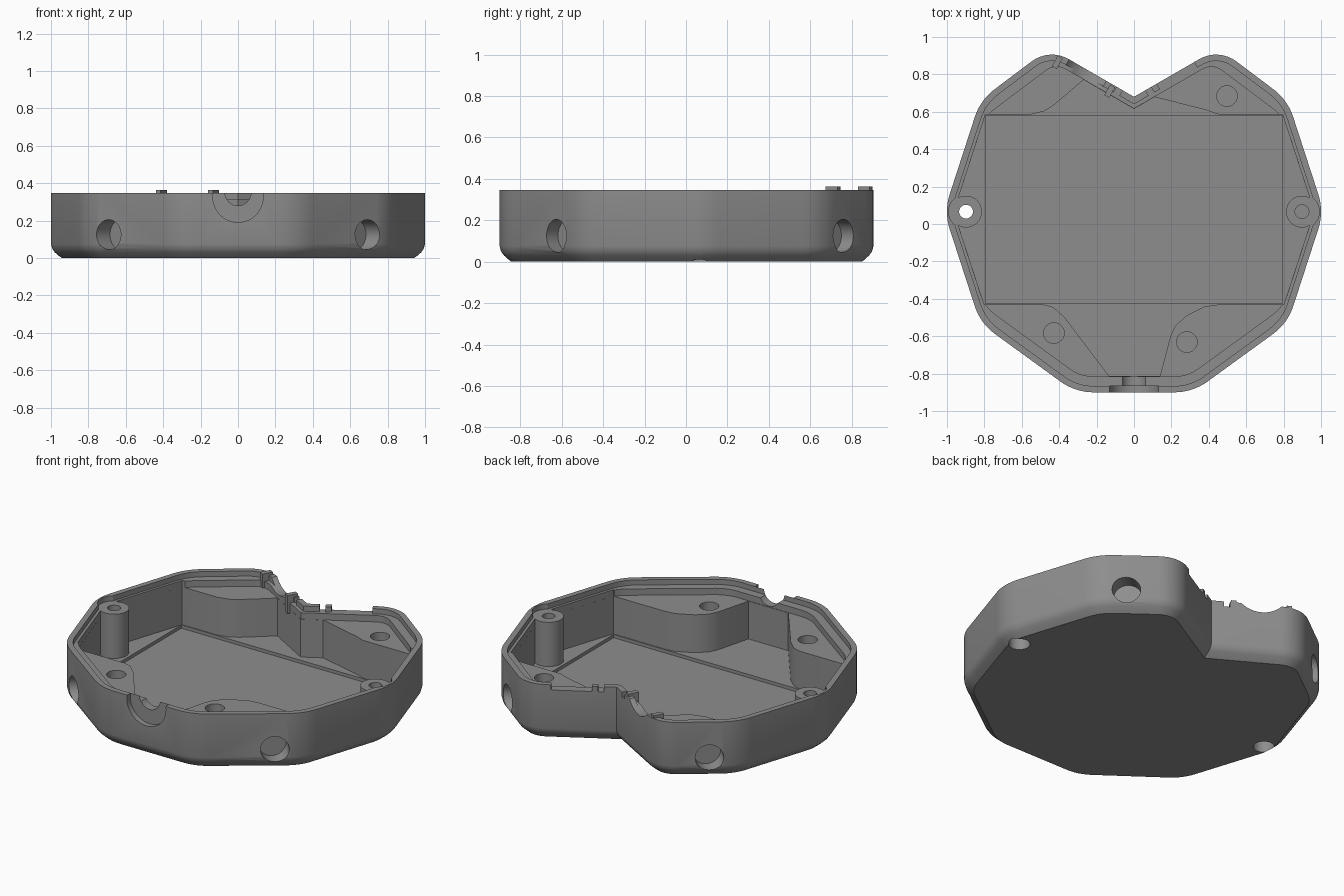
import bpy, bmesh, math
from mathutils import Matrix, Vector

cube = bpy.data.objects.get("Cube")
if cube:
    bpy.data.objects.remove(cube, do_unlink=True)

grey = bpy.data.materials.new("plain grey")
grey.use_nodes = True
COLOUR = (0.27, 0.27, 0.27, 1)
grey.diffuse_color = COLOUR
grey.node_tree.nodes["Principled BSDF"].inputs["Base Color"].default_value = COLOUR

CY, TOP, LEDGE, SHELF = 0.066, 0.347, 0.315, 0.275
SLOPE = math.radians(30)

# Outline: a decagon with a V notch in the back, listed counterclockwise
R = 1.0157
ring = [(R * math.cos(math.radians(a)), CY + R * math.sin(math.radians(a)))
        for a in range(144, 397, 36)]
OUTLINE = [(0, 0.68), (-0.452, 0.941)] + ring + [(0.452, 0.941)]
RADII = [0, 0.18] + [0.3] * 8 + [0.18]
NOTCH, CORNER, SIDE = 0.055, 0.085, 0.05
WALLS = [NOTCH, CORNER, SIDE, SIDE, CORNER, CORNER, CORNER, SIDE, SIDE, CORNER, NOTCH]


def outline(insets, steps=8):
    """Inset every edge of the outline, then round its convex corners."""
    if not isinstance(insets, list):
        insets = [insets] * len(OUTLINE)
    pts = [Vector(p) for p in OUTLINE]
    n, corners, result = len(pts), [], []
    for i in range(n):
        d0 = (pts[i] - pts[i - 1]).normalized()
        d1 = (pts[(i + 1) % n] - pts[i]).normalized()
        n0, n1 = Vector((-d0.y, d0.x)), Vector((-d1.y, d1.x))
        a, b = insets[i - 1], insets[i]
        # Intersection of the two shifted edge lines
        det = n0.x * n1.y - n0.y * n1.x
        shift = Vector(((a * n1.y - b * n0.y) / det, (b * n0.x - a * n1.x) / det))
        corners.append((pts[i] + shift, n0, n1))
    for i, (c, n0, n1) in enumerate(corners):
        r = RADII[i] - max(insets[i - 1], insets[i])
        if RADII[i] == 0:
            result.append(c)
            continue
        mid = (n0 + n1).normalized()
        centre = c + mid * (r / mid.dot(n0))
        a0 = math.atan2(-n0.y, -n0.x)
        turn = n0.angle(n1)
        result += [centre + r * Vector((math.cos(a0 + turn * k / steps),
                                        math.sin(a0 + turn * k / steps)))
                   for k in range(steps + 1)]
    return result


def finish(name, bm):
    bmesh.ops.recalc_face_normals(bm, faces=bm.faces[:])
    mesh = bpy.data.meshes.new(name)
    bm.to_mesh(mesh)
    bm.free()
    mesh.materials.append(grey)
    obj = bpy.data.objects.new(name, mesh)
    bpy.context.collection.objects.link(obj)
    return obj


def loft(name, layers):
    """Stack matching outlines: layers are (points, z) from bottom to top."""
    bm = bmesh.new()
    rows = [[bm.verts.new((p[0], p[1], z)) for p in pts] for pts, z in layers]
    for low, high in zip(rows, rows[1:]):
        for i in range(len(low)):
            bm.faces.new((low[i - 1], low[i], high[i], high[i - 1]))
    bm.faces.new(rows[0][::-1])
    bm.faces.new(rows[-1])
    return finish(name, bm)


def prism(name, pts, z0, z1=0.6):
    return loft(name, [(pts, z0), (pts, z1)])


def rod(name, start, end, r, sides=32):
    start, end = Vector(start), Vector(end)
    axis = end - start
    turn = Vector((0, 0, 1)).rotation_difference(axis).to_matrix().to_4x4()
    bm = bmesh.new()
    bmesh.ops.create_cone(bm, cap_ends=True, segments=sides, radius1=r, radius2=r,
                          depth=axis.length,
                          matrix=Matrix.Translation((start + end) / 2) @ turn)
    return finish(name, bm)


def box(name, x, y, along, across, z0, z1, angle):
    bm = bmesh.new()
    bmesh.ops.create_cube(bm, size=1, matrix=Matrix.Translation((x, y, (z0 + z1) / 2))
                          @ Matrix.Rotation(angle, 4, "Z")
                          @ Matrix.Diagonal((along, across, z1 - z0, 1)))
    return finish(name, bm)


def combine(body, tool, operation="DIFFERENCE"):
    tool.hide_render = True
    mod = body.modifiers.new("shape", "BOOLEAN")
    mod.object, mod.operation, mod.solver = tool, operation, "EXACT"
    bpy.context.view_layer.objects.active = body
    bpy.ops.object.modifier_apply(modifier=mod.name)
    bpy.data.objects.remove(tool, do_unlink=True)


# Outer shell with a softened lower edge
case = loft("case_tray", [(outline(d), z) for z, d in
            ((0, 0.055), (0.03, 0.021), (0.05, 0.007), (0.075, 0), (TOP, 0))])

# Stepped rim and shelf tops
combine(case, prism("rim_step", outline(0.034), LEDGE))
combine(case, prism("shelf_recess", outline(WALLS), SHELF))

# Inner cavity between the four corner blocks
cavity = [(0, 0.615), (-0.27, 0.771), (-0.34, 0.71), (-0.43, 0.635), (-0.48, 0.603),
          (-0.55, 0.586), (-0.794, 0.586), (-0.963, CY), (-0.801, -0.431),
          (-0.48, -0.431), (-0.43, -0.445), (-0.37, -0.5), (-0.134, -0.812),
          (0.139, -0.812), (0.195, -0.6), (0.22, -0.545), (0.28, -0.49),
          (0.38, -0.44), (0.45, -0.431), (0.801, -0.431), (0.963, CY),
          (0.794, 0.586), (0.45, 0.586), (0.39, 0.608), (0.11, 0.679)]
combine(case, prism("cavity", cavity, 0.04))
combine(case, prism("floor_pocket", [(-0.795, -0.425), (0.795, -0.425),
                                     (0.795, 0.58), (-0.795, 0.58)], 0.02))

# Side screw columns with recessed tops and counterbores below
for s in (-1, 1):
    x = s * 0.898
    combine(case, rod("column", (x, CY, 0.035), (x, CY, LEDGE), 0.085), "UNION")
    for name, z0, z1, r in (("column_seat", LEDGE, 0.6, 0.093),
                            ("screw_hole", -0.1, 0.6, 0.037),
                            ("counterbore", -0.1, 0.1, 0.06)):
        combine(case, rod(name, (x, CY, z0), (x, CY, z1), r))

# Blind holes in the block tops
for x, y in ((0.497, 0.684), (-0.428, -0.583), (0.283, -0.631)):
    combine(case, rod("post_hole", (x, y, 0.08), (x, y, 0.6), 0.055))

# Round sockets in the four diagonal walls
for sx in (-1, 1):
    for sy in (-1, 1):
        d = Vector((sx, sy, 0)).normalized()
        base = Vector((0, CY, 0.125))
        combine(case, rod("wall_socket", base + d * 0.888, base + d * 1.15, 0.08))

# Front cable port
combine(case, rod("port_face", (0, -1, 0.325), (0, -0.866, 0.325), 0.134, 48))
combine(case, rod("port_bore", (0, -1, 0.35), (0, -0.75, 0.35), 0.07))

# Gaps in the rim along the back notch
for x0, x1 in ((-0.1, -0.07), (0.07, 0.1), (0.13, 0.33)):
    x, s = (x0 + x1) / 2, math.copysign(1, x0)
    y = 0.68 + math.tan(SLOPE) * abs(x) - 0.02
    combine(case, box("rim_gap", x, y, (x1 - x0) / math.cos(SLOPE), 0.12,
                      LEDGE, 0.6, s * SLOPE))

# Shallow dip in the left notch wall, with a small stub at each end
across = Vector((math.sin(SLOPE), math.cos(SLOPE), 0))
middle = Vector((-0.26, 0.8, 0.458))
combine(case, rod("notch_dip", middle - across * 0.1, middle + across * 0.1, 0.16, 64))
for x, y in ((-0.41, 0.865), (-0.13, 0.71)):
    combine(case, box("notch_stub", x, y, 0.03, 0.065, 0.25, 0.363, -SLOPE), "UNION")

# Smooth curves, crisp edges
for obj in bpy.context.selected_objects:
    obj.select_set(False)
case.select_set(True)
bpy.context.view_layer.objects.active = case
bpy.ops.object.shade_smooth_by_angle(angle=math.radians(30))
